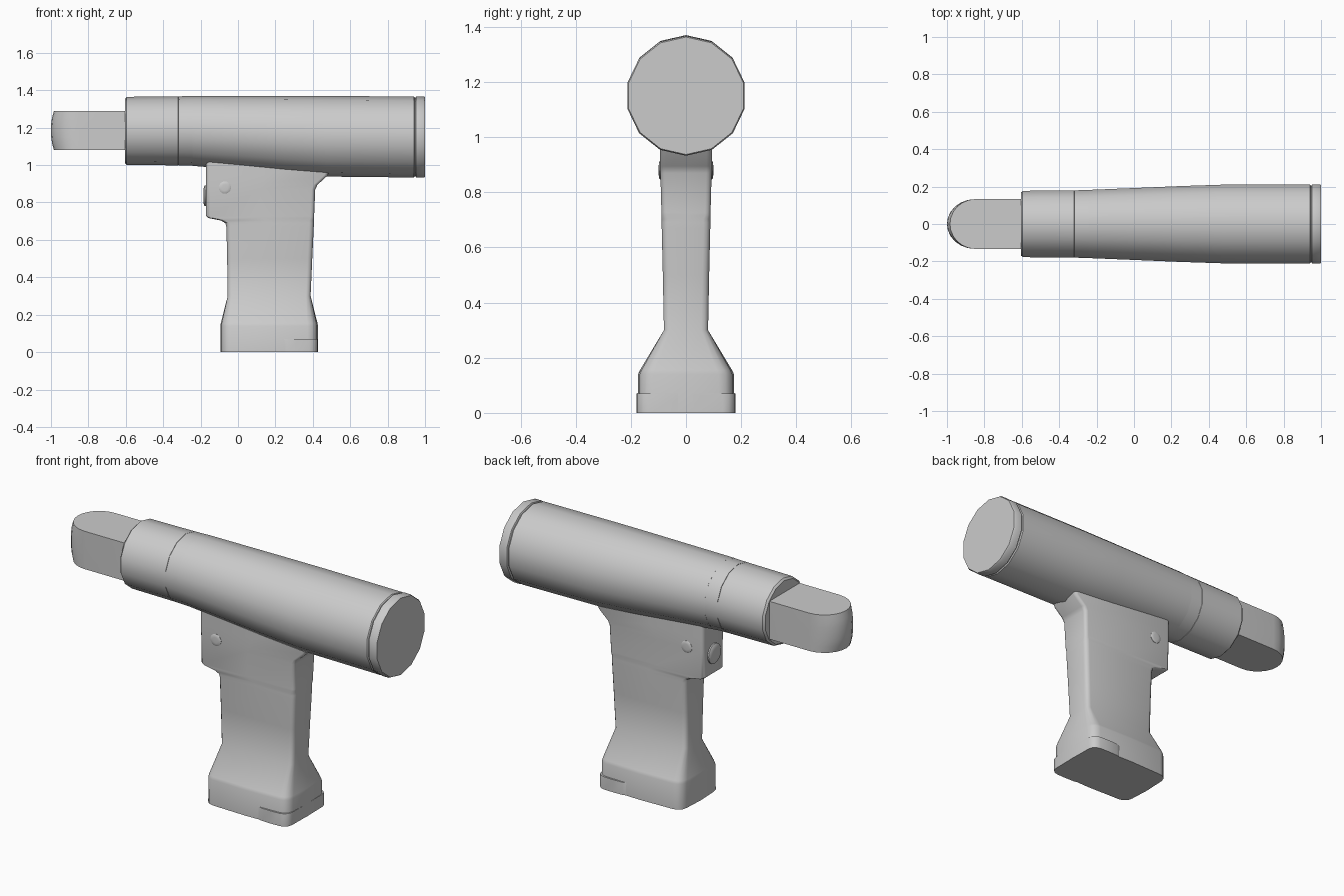
import bpy
from math import sin, cos, pi, radians

if "Cube" in bpy.data.objects:
    bpy.data.objects.remove(bpy.data.objects["Cube"])


def loft(name, rings, angle=35):
    """Skin a list of equal-length point rings and cap both ends."""
    n = len(rings[0])
    verts = [p for r in rings for p in r]
    faces = [(i * n + j, i * n + (j + 1) % n, (i + 1) * n + (j + 1) % n, (i + 1) * n + j)
             for i in range(len(rings) - 1) for j in range(n)]
    faces += [tuple(range(n))[::-1], tuple(range(len(verts) - n, len(verts)))]
    me = bpy.data.meshes.new(name)
    me.from_pydata(verts, [], faces)
    ob = bpy.data.objects.new(name, me)
    bpy.context.collection.objects.link(ob)
    bpy.ops.object.select_all(action='DESELECT')
    ob.select_set(True)
    bpy.context.view_layer.objects.active = ob
    bpy.ops.object.mode_set(mode='EDIT')
    bpy.ops.mesh.select_all(action='SELECT')
    bpy.ops.mesh.normals_make_consistent(inside=False)
    bpy.ops.object.mode_set(mode='OBJECT')
    bpy.ops.object.shade_smooth_by_angle(angle=radians(angle))
    return ob


def barrel_ring(x, r, cz):
    return [(x, r * sin(2 * pi * k / 14), cz + r * cos(2 * pi * k / 14)) for k in range(14)]


def barrel(name, stations):
    return loft(name, [barrel_ring(*s) for s in stations])


def slab_ring(z, x0, x1, w, r, bulge=0.0):
    """Rounded rectangle in plan, with gently bowed sides."""
    pts = []
    for cx, cy, a0 in ((x1 - r, w - r, 0), (x0 + r, w - r, 90),
                       (x0 + r, -w + r, 180), (x1 - r, -w + r, 270)):
        for k in range(4):
            a = radians(a0 + 30 * k)
            pts.append((cx + r * cos(a), cy + r * sin(a), z))
        mid = {0: ((x0 + x1) / 2, w + bulge), 90: (x0 - bulge, 0),
               180: ((x0 + x1) / 2, -w - bulge), 270: (x1 + bulge, 0)}[a0]
        pts.append((*mid, z))
    return pts


# Motor housing, narrowing towards the front with a level top line
barrel("main_barrel", [(-.243, .180, 1.183), (-.243, .187, 1.183), (0, .197, 1.173),
                       (.25, .208, 1.162), (.47, .2155, 1.154), (.94, .2165, 1.15),
                       (.945, .211, 1.15)])
barrel("rear_cap_seam", [(.935, .209, 1.15), (.955, .209, 1.15)])
barrel("rear_cap", [(.948, .211, 1.15), (.952, .2175, 1.15), (.992, .2175, 1.15),
                    (1.0, .213, 1.15)])
barrel("collar_ring", [(-.318, .1845, 1.183), (-.243, .1865, 1.183)])
barrel("front_barrel", [(-.605, .172, 1.183), (-.595, .182, 1.183), (-.32, .1845, 1.183),
                        (-.318, .180, 1.183)])

# Rounded massage head
head = []
for z, inset in ((1.08, .016), (1.115, .006), (1.15, .001), (1.185, 0),
                 (1.22, .001), (1.255, .006), (1.29, .016)):
    ring = [(-.55, .133, z), (-.85, .133, z)]
    for k in range(1, 12):
        a = pi * k / 12
        ring.append((-.85 - (.15 - inset) * sin(a), .133 * cos(a) * (1 - inset * sin(a)), z))
    ring += [(-.85, -.133, z), (-.55, -.133, z)]
    head.append(ring)
loft("massage_head", head)

# Handle with trigger block above and flared foot below
loft("handle", [slab_ring(*s) for s in (
    (0, -.088, .422, .170, .05, .006), (.14, -.088, .422, .168, .05, .006),
    (.155, -.087, .420, .162, .05, .005), (.3, -.055, .388, .080, .025),
    (.5, -.058, .397, .084, .025), (.67, -.062, .405, .088, .025),
    (.69, -.068, .406, .088, .025), (.703, -.09, .406, .088, .025),
    (.717, -.158, .407, .089, .02), (.727, -.17, .407, .089, .02),
    (.87, -.17, .413, .093, .02), (.895, -.17, .425, .094, .02),
    (.945, -.17, .48, .094, .02), (1.06, -.17, .52, .094, .02))])

# Battery latch around the back of the foot
loft("foot_latch", [slab_ring(z, .22, .425, .178, r, .002) for z, r in
                    ((0, .045), (.066, .045), (.07, .048))])


def button(name, loc, axis, r, h):
    rings = []
    for d, s in ((-.02, 1), (h * .5, 1), (h * .85, .85), (h, .5)):
        ring = []
        for k in range(16):
            u, v = r * s * cos(2 * pi * k / 16), r * s * sin(2 * pi * k / 16)
            off = (axis[0] * d, u, v) if axis[0] else (u, axis[1] * d, v)
            ring.append(tuple(a + b for a, b in zip(loc, off)))
        rings.append(ring)
    loft(name, rings)


# Side pivot buttons and the front power button
for side, label in ((-1, "right"), (1, "left")):
    button("side_button_" + label, (-.07, side * .091, .88), (0, side), .033, .008)
button("power_button", (-.17, 0, .835), (-1, 0), .055, .015)
